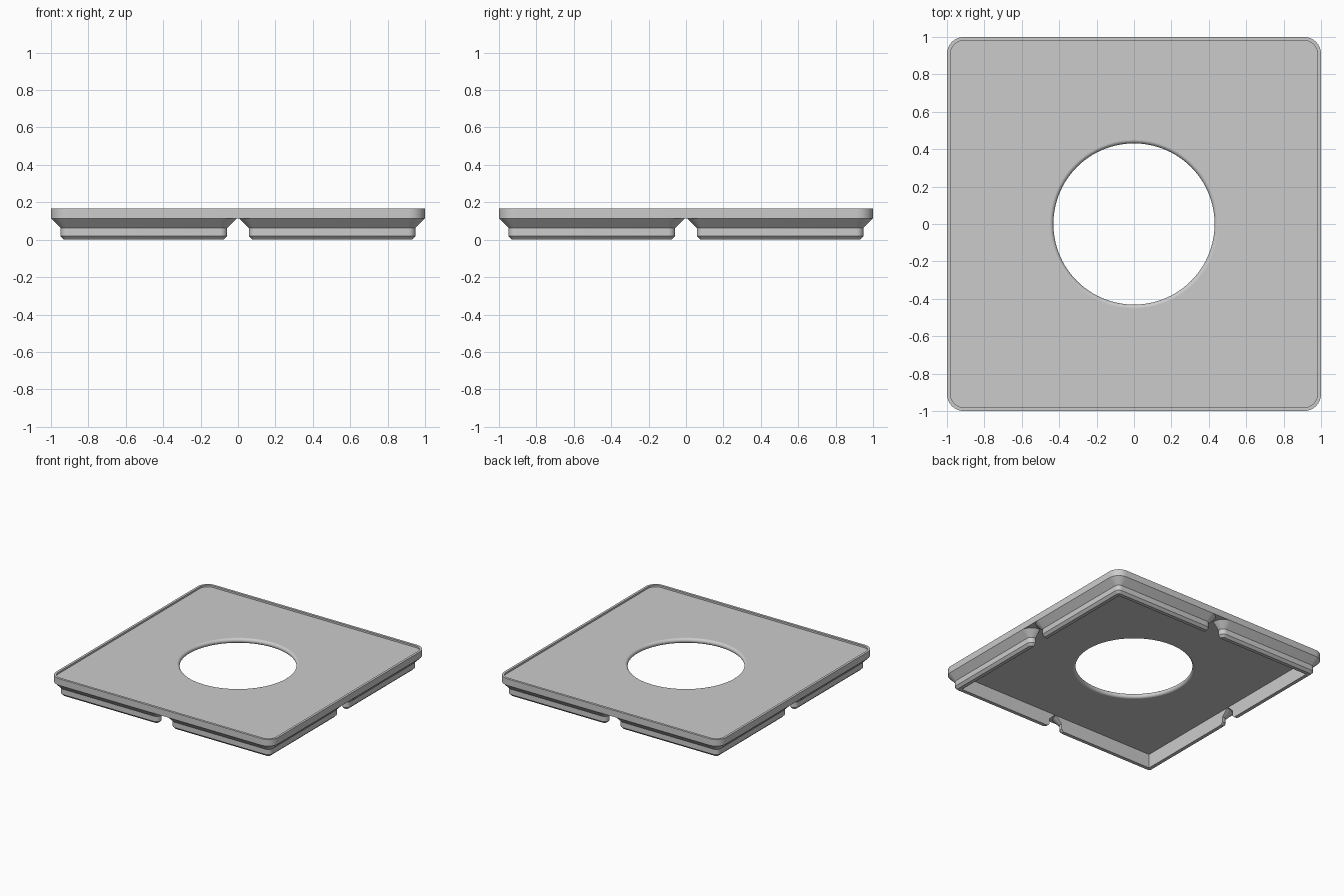
import bpy, bmesh
from math import sin, cos, pi, radians

if "Cube" in bpy.data.objects:
    bpy.data.objects.remove(bpy.data.objects["Cube"])

# Sizes below are in millimetres; U converts to model units
U = 1 / 41.75
PITCH = 21.0
FOOT_TOP = 4.75
FLOOR_TOP = 6.4
TOP = 7.0

grey = bpy.data.materials.new("plain_grey")
grey.use_nodes = True
colour = (0.6, 0.6, 0.6, 1)
grey.diffuse_color = colour
grey.node_tree.nodes["Principled BSDF"].inputs["Base Color"].default_value = colour


def loft(name, sections, centre=(0, 0), steps=8):
    """Closed solid through rounded squares given as (half width, corner radius, z)."""
    bm = bmesh.new()
    rings = []
    for half, radius, z in sections:
        ring = []
        for corner in range(4):
            mid = pi / 4 + corner * pi / 2
            sx, sy = (1 if cos(mid) > 0 else -1), (1 if sin(mid) > 0 else -1)
            for i in range(steps + 1):
                a = corner * pi / 2 + i / steps * pi / 2
                x = centre[0] + sx * (half - radius) + radius * cos(a)
                y = centre[1] + sy * (half - radius) + radius * sin(a)
                ring.append(bm.verts.new((x * U, y * U, z * U)))
        rings.append(ring)
    for low, high in zip(rings, rings[1:]):
        for i in range(len(low)):
            j = (i + 1) % len(low)
            bm.faces.new((low[i], low[j], high[j], high[i]))
    bm.faces.new(rings[0][::-1])
    bm.faces.new(rings[-1])
    bmesh.ops.remove_doubles(bm, verts=bm.verts, dist=1e-5)
    bmesh.ops.recalc_face_normals(bm, faces=bm.faces)
    mesh = bpy.data.meshes.new(name)
    bm.to_mesh(mesh)
    bm.free()
    mesh.materials.append(grey)
    obj = bpy.data.objects.new(name, mesh)
    bpy.context.collection.objects.link(obj)
    return obj


def select(obj):
    bpy.ops.object.select_all(action="DESELECT")
    obj.select_set(True)
    bpy.context.view_layer.objects.active = obj


def cut(obj, cutter):
    select(obj)
    mod = obj.modifiers.new("cut", "BOOLEAN")
    mod.operation, mod.solver, mod.object = "DIFFERENCE", "EXACT", cutter
    bpy.ops.object.modifier_apply(modifier=mod.name)


def shade(obj):
    select(obj)
    bpy.ops.object.shade_smooth_by_angle(angle=radians(30))
    for face in obj.data.polygons:
        if abs(face.normal.z) > 0.99:
            face.use_smooth = False


# Top plate with a thin raised rim
plate = loft("top_plate", [
    (41.75, 3.75, FOOT_TOP), (41.75, 3.75, TOP),
    (40.95, 2.95, TOP), (40.95, 2.95, FLOOR_TOP)])

# Round opening with a rounded edge
round_r = (FLOOR_TOP - FOOT_TOP) / 2
middle = (FLOOR_TOP + FOOT_TOP) / 2
profile = [(18 + round_r, FOOT_TOP - 1)]
for i in range(13):
    t = -pi / 2 + i * pi / 12
    profile.append((18 + round_r * (1 - cos(t)), middle + round_r * sin(t)))
profile.append((18 + round_r, TOP + 1))
hole = loft("hole_cutter", [(r, r, z) for r, z in profile], steps=20)
cut(plate, hole)
shade(plate)

# Four stepped feet, hollowed out into corner walls
cavity = loft("cavity_cutter", [(37.6, 0, -1), (37.6, 0, TOP)])
for side, x in (("left", PITCH), ("right", -PITCH)):
    for end, y in (("front", -PITCH), ("back", PITCH)):
        foot = loft(f"{end}_{side}_foot", [
            (17.8, 0.8, 0), (18.6, 1.6, 0.8),
            (18.6, 1.6, 2.6), (20.75, 3.75, FOOT_TOP)], (x, y))
        cut(foot, cavity)
        shade(foot)

for helper in (hole, cavity):
    bpy.data.objects.remove(helper)
